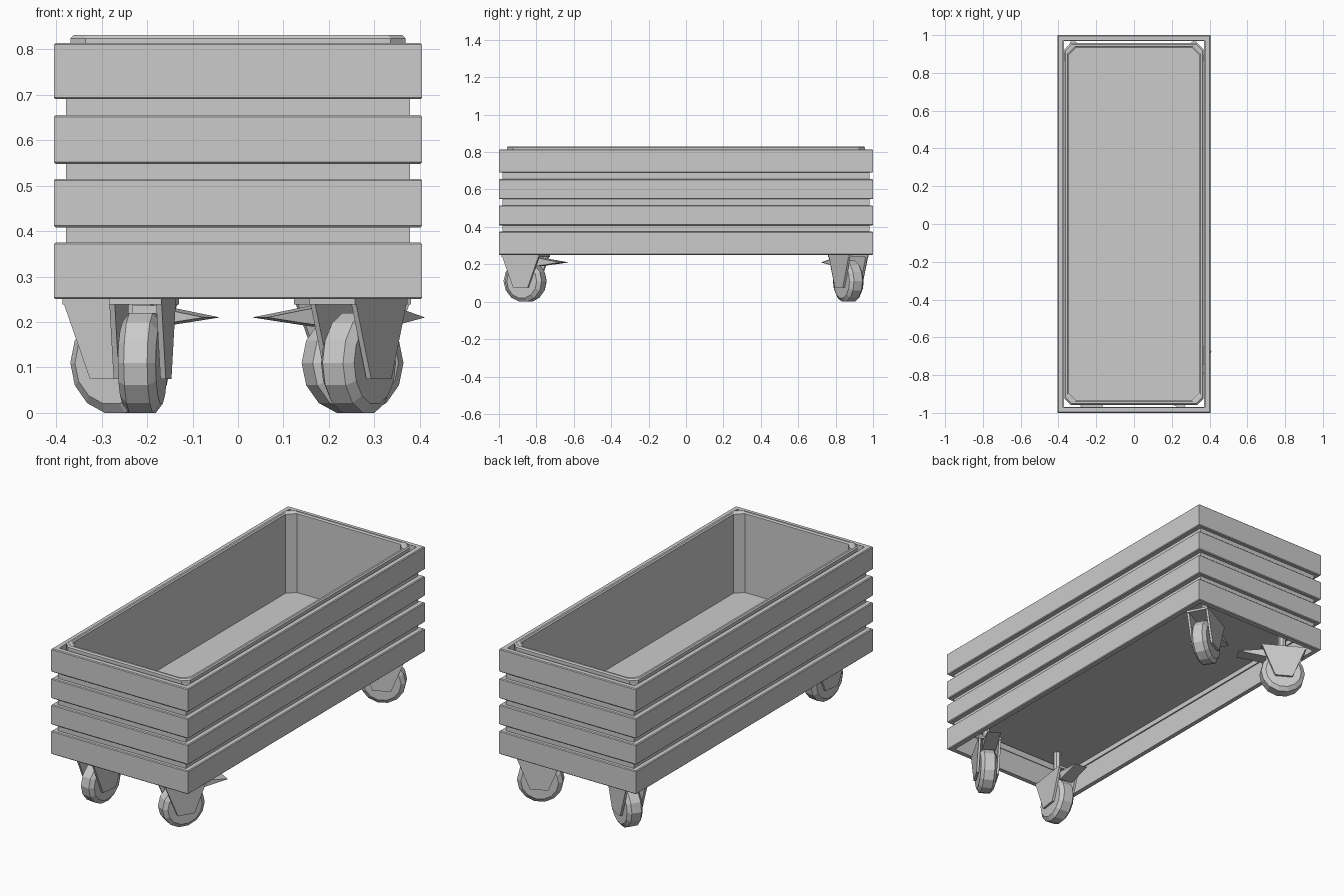
import bpy, bmesh, math
from mathutils import Matrix

if "Cube" in bpy.data.objects:
    bpy.data.objects.remove(bpy.data.objects["Cube"])


def finish(bm, name, matrix=None):
    bmesh.ops.recalc_face_normals(bm, faces=bm.faces)
    me = bpy.data.meshes.new(name)
    bm.to_mesh(me)
    bm.free()
    ob = bpy.data.objects.new(name, me)
    bpy.context.collection.objects.link(ob)
    if matrix:
        ob.matrix_world = matrix
    return ob


def loft(name, rings, matrix=None, closed=False):
    """Skin a list of equal-length point rings; cap the ends or close the loop."""
    bm = bmesh.new()
    vr = [[bm.verts.new(p) for p in r] for r in rings]
    n = len(vr[0])
    pairs = list(zip(vr, vr[1:])) + ([(vr[-1], vr[0])] if closed else [])
    for a, b in pairs:
        for i in range(n):
            bm.faces.new((a[i], a[(i + 1) % n], b[(i + 1) % n], b[i]))
    if not closed:
        bm.faces.new(vr[0])
        bm.faces.new(vr[-1])
    return finish(bm, name, matrix)


def rect(x, y, z):
    return [(-x, -y, z), (x, -y, z), (x, y, z), (-x, y, z)]


def octagon(x, y, c, z):
    return [(-x + c, -y, z), (x - c, -y, z), (x, -y + c, z), (x, y - c, z),
            (x - c, y, z), (-x + c, y, z), (-x, y - c, z), (-x, -y + c, z)]


def frame(name, outer, inner, z0, z1, b=0.004):
    (ox, oy), (ix, iy) = outer, inner
    loft(name, [rect(ix, iy, z0), rect(ox - b, oy - b, z0), rect(ox, oy, z0 + b),
                rect(ox, oy, z1 - b), rect(ox - b, oy - b, z1), rect(ix, iy, z1)],
         closed=True)


# Four horizontal slat bands
slats = [(0.25, 0.375), (0.408, 0.515), (0.548, 0.655), (0.69, 0.814)]
for i, (z0, z1) in enumerate(slats):
    frame(f"slat_band_{i + 1}", (0.405, 1.0), (0.377, 0.972), z0, z1)

# Recessed backing strips seen in the gaps
for i in range(3):
    frame(f"backing_strip_{i + 1}", (0.378, 0.98), (0.370, 0.968),
          slats[i][1] - 0.006, slats[i + 1][0] + 0.006, 0.0005)

# Inner tub with cut corners and a low rim
loft("tub_liner", [octagon(0.368, 0.957, 0.032, 0.393),
                   octagon(0.368, 0.957, 0.032, 0.824),
                   octagon(0.362, 0.951, 0.032, 0.831),
                   octagon(0.352, 0.941, 0.036, 0.831),
                   octagon(0.346, 0.935, 0.040, 0.824),
                   octagon(0.346, 0.935, 0.040, 0.402)])


def trapezoid(u0, half_top, half_bottom, z_top, z_bottom, v):
    return [(u0 - half_top, v, z_top), (u0 + half_top, v, z_top),
            (half_bottom, v, z_bottom), (-half_bottom, v, z_bottom)]


def caster(tag, x, y, angle):
    """Swivel caster; local +x is the rolling direction, the brake pedal points there."""
    m = Matrix.Translation((x, y, 0)) @ Matrix.Rotation(angle, 4, 'Z')
    # wheel with chamfered shoulders
    n, r = 14, 0.113
    prof = [(0.092, -0.042), (r, -0.026), (r, 0.026), (0.092, 0.042)]
    rings = [[(q * math.cos((i + 0.5) * math.tau / n - math.pi / 2), v,
               0.110 + q * math.sin((i + 0.5) * math.tau / n - math.pi / 2))
              for i in range(n)] for q, v in prof]
    loft("wheel_" + tag, rings, m)
    # tapered fork plates
    for side, s in (("inner", -1), ("outer", 1)):
        loft(f"fork_{side}_{tag}",
             [trapezoid(0, 0.115, 0.045, 0.25, 0.075, s * v) for v in (0.046, 0.058)], m)
    # fork crown
    loft("fork_crown_" + tag,
         [[(u, v, z) for u, v in ((-.115, -.058), (.115, -.058), (.115, .058), (-.115, .058))]
          for z in (0.238, 0.25)], m)
    # stem up to the tub
    loft("stem_" + tag,
         [[(0.02 * math.cos(i * math.tau / 8), 0.02 * math.sin(i * math.tau / 8), z)
           for i in range(8)] for z in (0.25, 0.393)], m)
    # wedge brake pedal
    loft("brake_pedal_" + tag,
         [[(0.085, v, 0.190), (0.232, v, 0.210), (0.085, v, 0.236)]
          for v in (-0.035, 0.035)], m)


# Casters, each swivelled its own way
caster("front_left", -0.21, -0.86, math.radians(82))
caster("front_right", 0.265, -0.857, math.radians(60))
caster("back_right", 0.252, 0.868, math.radians(208))
caster("back_left", -0.258, 0.868, math.radians(-30))
